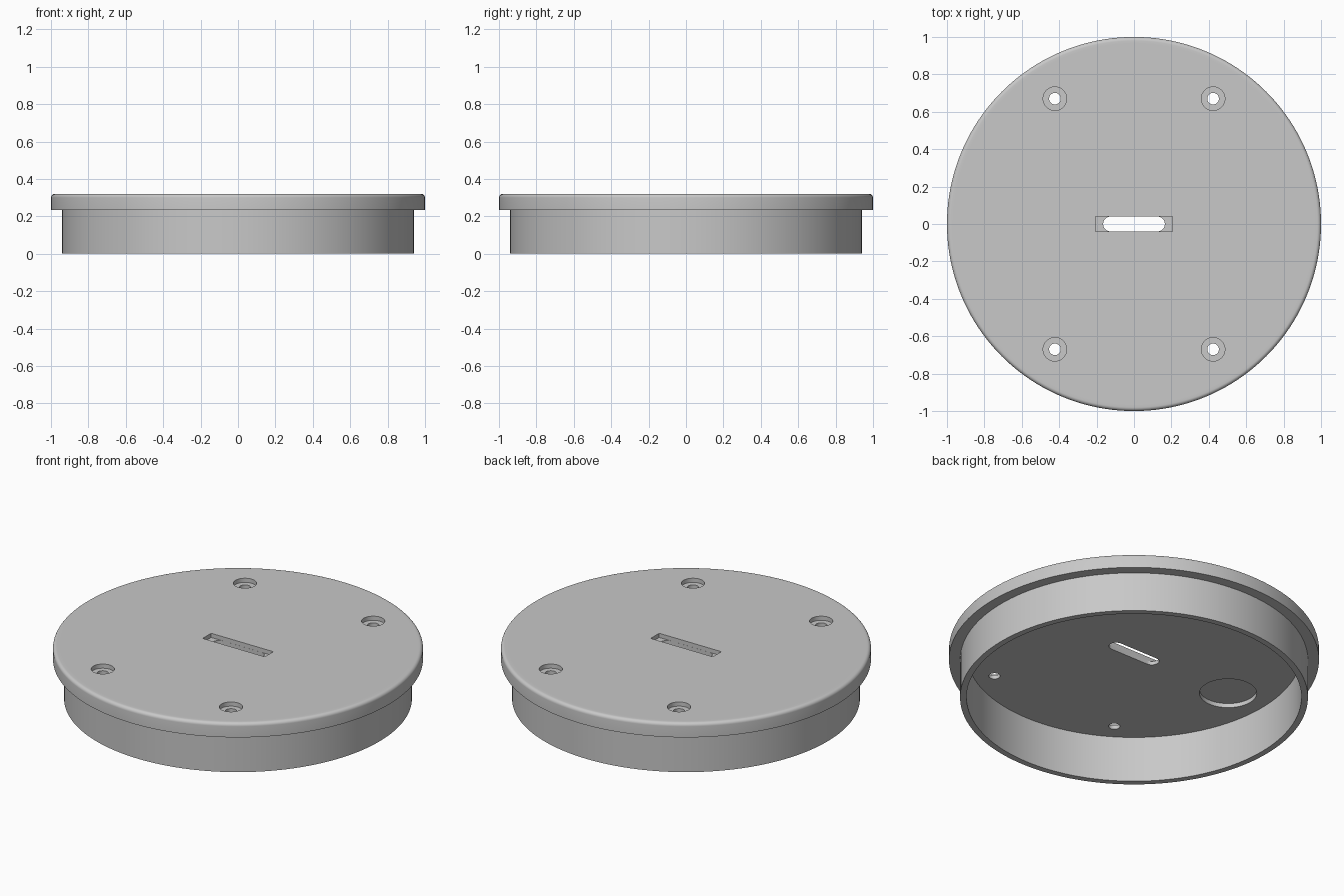
import bpy, bmesh, math

cube = bpy.data.objects.get("Cube")
if cube:
    bpy.data.objects.remove(cube, do_unlink=True)

SEGMENTS = 160
TOP, FLOOR, LIP = 0.32, 0.273, 0.235   # top face, cavity ceiling, underside of lip
FILLET = 0.02
STEP = 0.025                           # depth of the counterbores and recesses

grey = bpy.data.materials.new("plain grey")
grey.use_nodes = True
colour = (0.58, 0.58, 0.58, 1)
grey.diffuse_color = colour
grey.node_tree.nodes["Principled BSDF"].inputs["Base Color"].default_value = colour


def finish(name, bm):
    """Turn a bmesh into an object with outward normals."""
    bmesh.ops.recalc_face_normals(bm, faces=bm.faces[:])
    mesh = bpy.data.meshes.new(name)
    bm.to_mesh(mesh)
    bm.free()
    mesh.materials.append(grey)
    obj = bpy.data.objects.new(name, mesh)
    bpy.context.collection.objects.link(obj)
    return obj


def prism(name, outline, z0, z1):
    """Extrude a closed 2D outline from z0 to z1."""
    bm = bmesh.new()
    face = bm.faces.new([bm.verts.new((x, y, z0)) for x, y in outline])
    ext = bmesh.ops.extrude_face_region(bm, geom=[face])
    verts = [v for v in ext["geom"] if isinstance(v, bmesh.types.BMVert)]
    bmesh.ops.translate(bm, verts=verts, vec=(0, 0, z1 - z0))
    return finish(name, bm)


def circle(cx, cy, r, n=48):
    return [(cx + r * math.cos(2 * math.pi * i / n),
             cy + r * math.sin(2 * math.pi * i / n)) for i in range(n)]


def capsule(half_length, r, n=16):
    right = [(half_length - r + r * math.cos(a), r * math.sin(a))
             for a in (math.pi * (i / n - 0.5) for i in range(n + 1))]
    return right + [(-x, -y) for x, y in right]


# Lid body: hollow skirt, overhanging lip and filleted top edge
profile = [(0.905, FLOOR), (0.905, 0), (0.94, 0), (0.94, LIP), (1, LIP)]
for i in range(7):
    a = math.pi / 2 * i / 6
    profile.append((1 - FILLET + FILLET * math.cos(a), TOP - FILLET + FILLET * math.sin(a)))
profile.append((0.965, TOP))

bm = bmesh.new()
pts = [bm.verts.new((r, 0, z)) for r, z in profile]
edges = [bm.edges.new(pair) for pair in zip(pts, pts[1:])]
bmesh.ops.spin(bm, geom=pts + edges, cent=(0, 0, 0), axis=(0, 0, 1),
               angle=2 * math.pi, steps=SEGMENTS)
bmesh.ops.remove_doubles(bm, verts=bm.verts[:], dist=1e-5)
bmesh.ops.holes_fill(bm, edges=[e for e in bm.edges if e.is_boundary], sides=0)
lid = finish("round_lid", bm)

# Cutters: counterbored screw holes, stepped slot, round pocket underneath
cutters = []
for sx in (-1, 1):
    for sy in (-1, 1):
        x, y = 0.423 * sx, 0.67 * sy
        cutters.append(prism("counterbore_cutter", circle(x, y, 0.063), TOP - STEP, TOP + 0.1))
        cutters.append(prism("screw_hole_cutter", circle(x, y, 0.031), FLOOR - 0.05, TOP + 0.05))
pocket = [(-0.205, -0.04), (0.205, -0.04), (0.205, 0.04), (-0.205, 0.04)]
cutters.append(prism("slot_pocket_cutter", pocket, TOP - STEP, TOP + 0.1))
cutters.append(prism("slot_cutter", capsule(0.165, 0.0395), FLOOR - 0.05, TOP + 0.05))
cutters.append(prism("round_pocket_cutter", circle(-0.664, 0, 0.155, 64),
                     FLOOR - 0.05, FLOOR + STEP))

for cutter in cutters:
    mod = lid.modifiers.new("cut", 'BOOLEAN')
    mod.operation = 'DIFFERENCE'
    mod.solver = 'EXACT'
    mod.object = cutter
    cutter.hide_render = True

# Bake the cuts and discard the cutters
bpy.context.view_layer.update()
baked = bpy.data.meshes.new_from_object(
    lid.evaluated_get(bpy.context.evaluated_depsgraph_get()))
lid.modifiers.clear()
lid.data = baked
for cutter in cutters:
    bpy.data.objects.remove(cutter, do_unlink=True)

# Smooth curved walls, crisp edges
for o in bpy.context.selected_objects:
    o.select_set(False)
bpy.context.view_layer.objects.active = lid
lid.select_set(True)
bpy.ops.object.shade_smooth_by_angle(angle=math.radians(30))
